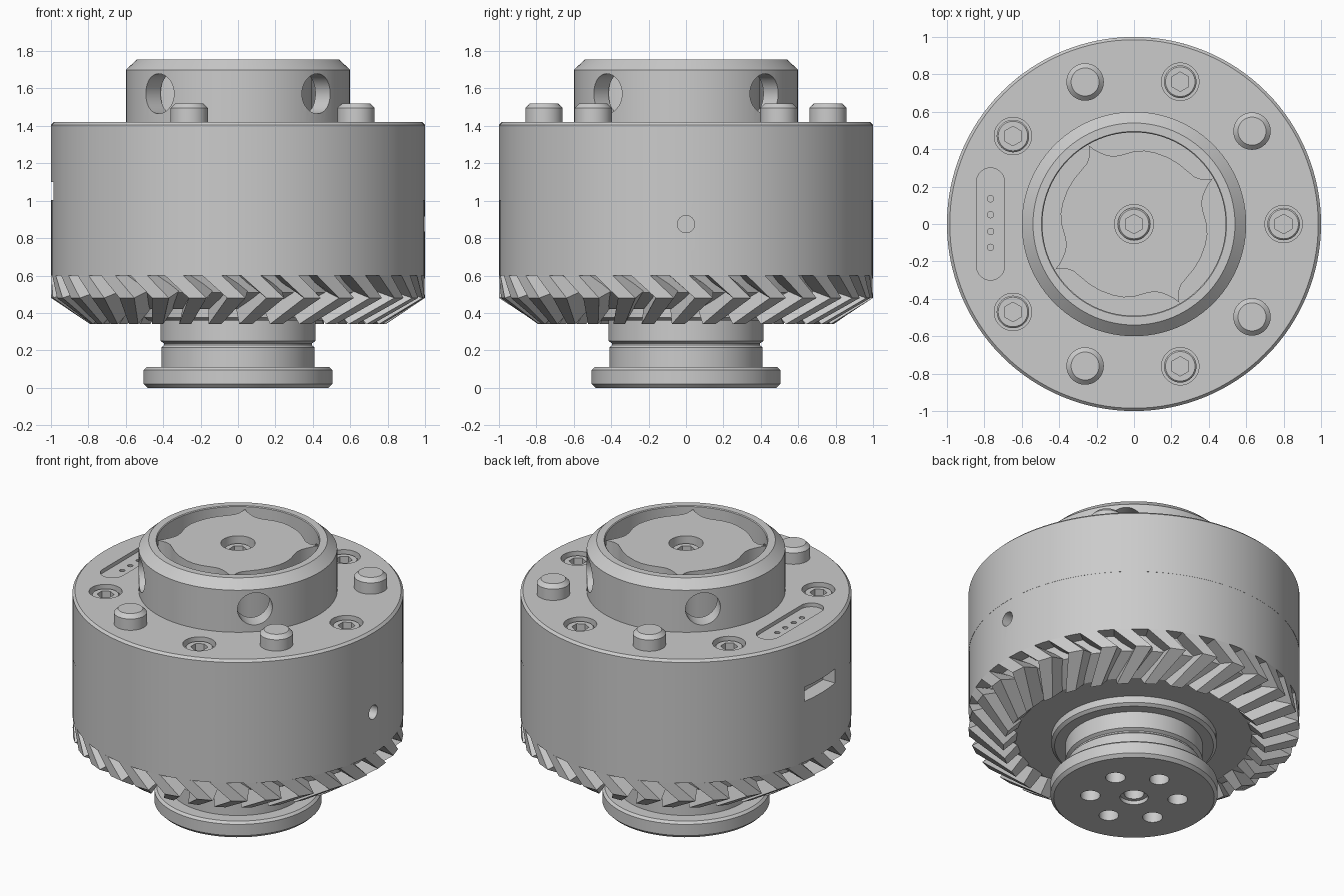
import bpy, bmesh, math
from math import cos, sin, pi, radians
from mathutils import Matrix, Vector

cube = bpy.data.objects.get("Cube")
if cube:
    bpy.data.objects.remove(cube, do_unlink=True)

GREY = (0.6, 0.6, 0.6, 1.0)
metal = bpy.data.materials.new("machined_grey")
metal.use_nodes = True
metal.diffuse_color = GREY
metal.node_tree.nodes["Principled BSDF"].inputs["Base Color"].default_value = GREY


def finish(name, bm):
    bmesh.ops.recalc_face_normals(bm, faces=bm.faces)
    mesh = bpy.data.meshes.new(name)
    bm.to_mesh(mesh)
    bm.free()
    mesh.materials.append(metal)
    obj = bpy.data.objects.new(name, mesh)
    bpy.context.collection.objects.link(obj)
    return obj


def lathe(name, profile, at=(0, 0), sides=96, ring=False):
    """Turn (radius, z) points about the z axis; ring=True closes the profile."""
    bm = bmesh.new()
    rows = [[bm.verts.new((at[0] + r * cos(2 * pi * i / sides),
                           at[1] + r * sin(2 * pi * i / sides), z))
             for i in range(sides)] for r, z in profile]
    pairs = list(zip(rows, rows[1:]))
    if ring:
        pairs.append((rows[-1], rows[0]))
    else:
        bm.faces.new(rows[0])
        bm.faces.new(rows[-1])
    for a, b in pairs:
        for i in range(sides):
            j = (i + 1) % sides
            bm.faces.new((a[i], a[j], b[j], b[i]))
    return finish(name, bm)


def prism(name, outline, z0, z1):
    bm = bmesh.new()
    face = bm.faces.new([bm.verts.new((x, y, z0)) for x, y in outline])
    top = bmesh.ops.extrude_face_region(bm, geom=[face])["geom"]
    bmesh.ops.translate(bm, vec=(0, 0, z1 - z0),
                        verts=[v for v in top if isinstance(v, bmesh.types.BMVert)])
    return finish(name, bm)


def rod(name, centre, direction, radius, length, sides=48):
    """Cylinder centred on a point and aimed along a direction."""
    bm = bmesh.new()
    turn = Vector(direction).to_track_quat('Z', 'Y').to_matrix().to_4x4()
    bmesh.ops.create_cone(bm, cap_ends=True, segments=sides, radius1=radius, radius2=radius,
                          depth=length, matrix=Matrix.Translation(centre) @ turn)
    return finish(name, bm)


def cut(obj, cutters):
    """Subtract each cutter, then discard it."""
    bpy.context.view_layer.objects.active = obj
    for cutter in cutters:
        cutter.hide_render = True
        mod = obj.modifiers.new("cut", 'BOOLEAN')
        mod.operation = 'DIFFERENCE'
        mod.solver = 'EXACT'
        mod.object = cutter
        bpy.ops.object.modifier_apply(modifier=mod.name)
        bpy.data.objects.remove(cutter, do_unlink=True)


def polar(r, deg):
    return r * cos(radians(deg)), r * sin(radians(deg))


def screw(name, x, y, top):
    head = lathe(name, [(0.087, top - 0.1), (0.087, top - 0.008), (0.079, top)], (x, y), 40)
    cut(head, [rod("socket_cutter", (x, y, top), (0, 0, 1), 0.052, 0.1, 6)])


# Upper housing with screw pockets, label slot and side window
housing = lathe("upper_housing", [(0.99, 1.0), (1.0, 1.0), (1.0, 1.405), (0.985, 1.42)], sides=128)
screw_spots = [polar(0.8, a) for a in (0, 72, 144, 216, 288)]
slot = [(-0.767 + 0.075 * cos(radians(a)), s * 0.225 + 0.075 * sin(radians(a)))
        for s, start in ((1, 0), (-1, 180)) for a in range(start, start + 181, 12)]
tools = [rod("pocket_cutter", (x, y, 1.42), (0, 0, 1), 0.1, 0.16) for x, y in screw_spots]
tools.append(prism("slot_cutter", slot, 1.395, 1.5))
tools += [rod("dimple_cutter", (-0.767, y, 1.395), (0, 0, 1), 0.017, 0.02, 16)
          for y in (-0.125, -0.04, 0.05, 0.135)]
window = [(-1.1, -0.16), (-0.9, -0.16), (-0.9, 0.16), (-1.1, 0.16)]
tools.append(prism("window_cutter", window, 1.005, 1.1))
cut(housing, tools)
for x, y in screw_spots:
    screw("housing_screw", x, y, 1.4)

# Drive pins standing on the housing
for angle in (38.2, 109, -38.2, -109):
    lathe("drive_pin", [(0.1, 1.4), (0.1, 1.495), (0.075, 1.52)], polar(0.803, angle), 48)

# Lower housing with a side hole
lower = lathe("lower_housing", [(0.999, 0.6), (0.999, 1.0)], sides=128)
cut(lower, [rod("side_hole_cutter", (1, 0, 0.875), (1, 0, 0), 0.046, 0.2, 32)])

# Collar with four radial holes
collar = lathe("collar", [(0.49, 1.4), (0.6, 1.4), (0.6, 1.7), (0.54, 1.755), (0.495, 1.755),
                          (0.49, 1.75)], ring=True)
cut(collar, [rod("radial_cutter", (*polar(0.57, a), 1.572), (*polar(1, a), 0), 0.107, 0.3)
             for a in (45, 135, 225, 315)])

# Four-pointed cam plate inside the collar
quarter = [(0, 0.484), (2, 0.45), (5, 0.42), (9, 0.392), (14, 0.377), (20, 0.376), (29, 0.387),
           (38, 0.396), (46, 0.398), (57, 0.4), (67, 0.401), (76, 0.403), (82, 0.41),
           (86, 0.43), (88, 0.455)]
cam = prism("cam_plate", [polar(r, 30 - 90 * k - a) for k in range(4) for a, r in quarter],
            1.41, 1.735)
cut(cam, [rod("centre_cutter", (0, 0, 1.735), (0, 0, 1), 0.104, 0.14)])
screw("centre_screw", 0, 0, 1.695)

# Gear core under the housing
lathe("gear_core", [(0.45, 0.42), (0.715, 0.42), (0.89, 0.51), (0.92, 0.61)], sides=120)

# Chevron teeth: stations of (tip r, tip z, root r, root z, twist, tip half width)
stations = [(1.0, 0.6, 0.86, 0.605, -2.0, 3.0),
            (1.0, 0.48, 0.85, 0.53, 5.5, 2.8),
            (0.79, 0.34, 0.7, 0.43, -3.0, 2.5)]
TEETH = 30
bm = bmesh.new()
for k in range(TEETH):
    base = 360 / TEETH * k
    rows = []
    for tr, tz, rr, rz, twist, half in stations:
        corners = [(rr, rz, -half - 1.4), (tr, tz, -half), (tr, tz, half), (rr, rz, half + 1.4)]
        rows.append([bm.verts.new((*polar(r, base + twist + d), z)) for r, z, d in corners])
    bm.faces.new(rows[0])
    bm.faces.new(rows[-1])
    for a, b in zip(rows, rows[1:]):
        for i in range(4):
            j = (i + 1) % 4
            bm.faces.new((a[i], a[j], b[j], b[i]))
finish("gear_teeth", bm)

# Shaft: bearing ring, grooved neck and bolted flange
lathe("bearing_ring", [(0.48, 0.36), (0.5, 0.375), (0.5, 0.44)])
lathe("neck", [(0.41, 0.09), (0.41, 0.215), (0.395, 0.228), (0.395, 0.237), (0.415, 0.25),
               (0.415, 0.4)])
flange = lathe("flange", [(0.485, 0.0), (0.505, 0.02), (0.505, 0.095), (0.49, 0.11)])
cut(flange, [rod("bolt_cutter", (*polar(0.265, 25 + 60 * k), 0), (0, 0, 1), 0.06, 0.16, 32)
             for k in range(6)])
cut(flange, [rod("bore_cutter", (0, 0, 0), (0, 0, 1), 0.085, 0.05, 32)])
cut(flange, [rod("bore_cutter", (0, 0, 0), (0, 0, 1), 0.06, 0.17, 32)])

# Smooth the round walls, keep the edges crisp
for obj in bpy.context.scene.objects:
    obj.select_set(obj.type == 'MESH')
bpy.ops.object.shade_smooth_by_angle(angle=radians(25))
